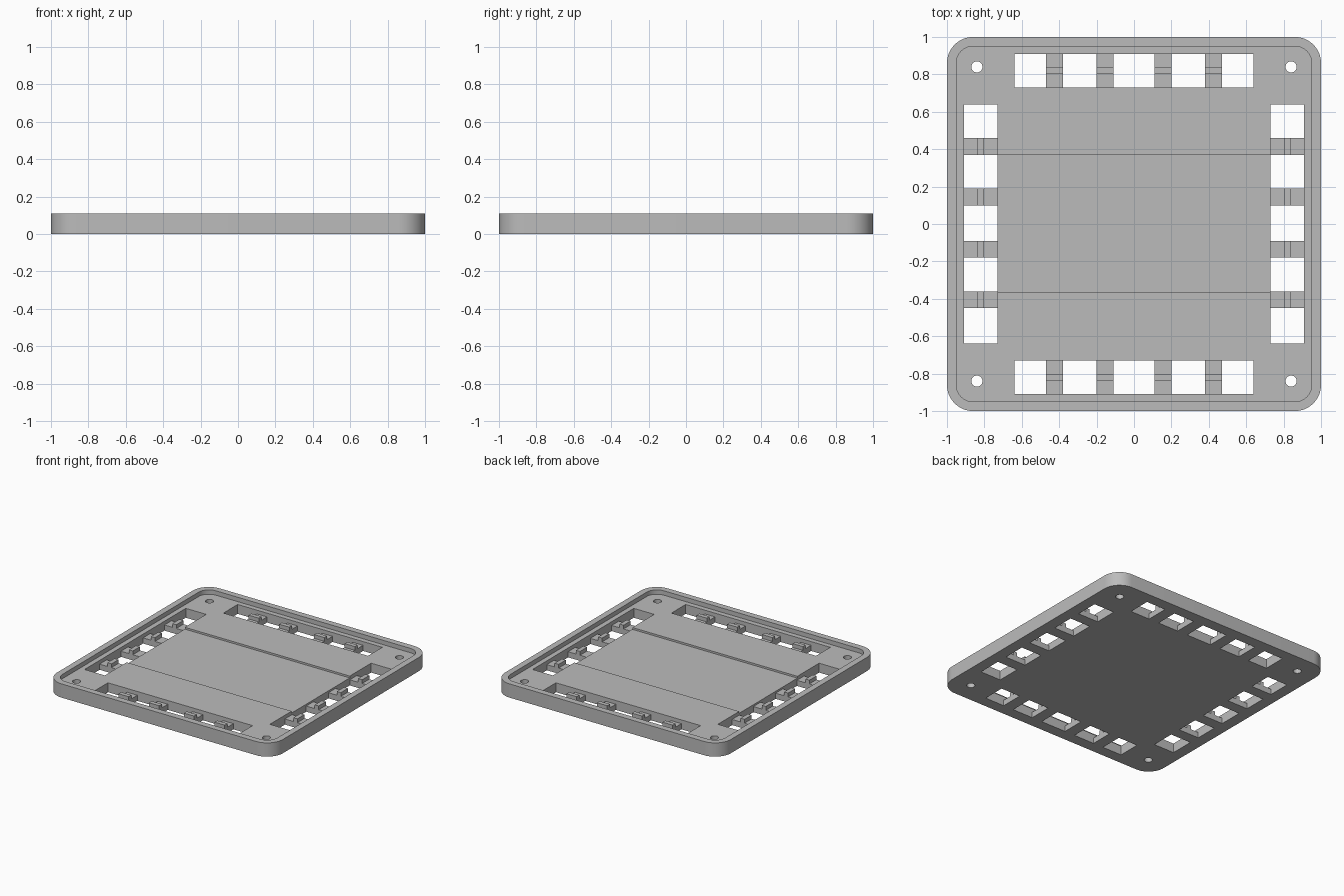
import bpy, bmesh, math

cube = bpy.data.objects.get("Cube")
if cube:
    bpy.data.objects.remove(cube)

HEIGHT, FLOOR, BAND, BAR, TOOTH = 0.11, 0.075, 0.06, 0.045, 0.075

grey = bpy.data.materials.new("plain grey")
grey.use_nodes = True
colour = (0.5, 0.5, 0.5, 1)
grey.diffuse_color = colour
grey.node_tree.nodes["Principled BSDF"].inputs["Base Color"].default_value = colour


def prism(name, outline, z0, z1):
    """Extrude a counter-clockwise outline from z0 to z1."""
    bm = bmesh.new()
    face = bm.faces.new([bm.verts.new((x, y, z0)) for x, y in outline])
    up = bmesh.ops.extrude_face_region(bm, geom=[face])["geom"]
    for v in up:
        if isinstance(v, bmesh.types.BMVert):
            v.co.z = z1
    bmesh.ops.recalc_face_normals(bm, faces=bm.faces)
    mesh = bpy.data.meshes.new(name)
    bm.to_mesh(mesh)
    bm.free()
    mesh.materials.append(grey)
    obj = bpy.data.objects.new(name, mesh)
    bpy.context.collection.objects.link(obj)
    return obj


def arc(cx, cy, r, start, end, steps):
    angles = [start + (end - start) * i / steps for i in range(steps + 1)]
    return [(cx + r * math.cos(a), cy + r * math.sin(a)) for a in angles]


def rounded_square(half, r):
    c, q = half - r, math.pi / 2
    corners = [(c, c), (-c, c), (-c, -c), (c, -c)]
    return [p for i, (x, y) in enumerate(corners)
            for p in arc(x, y, r, i * q, (i + 1) * q, 12)]


def rect(x0, x1, y0, y1):
    return [(x0, y0), (x1, y0), (x1, y1), (x0, y1)]


def cut(target, outline, z0, z1):
    cutter = prism("cutter", outline, z0, z1)
    cutter.hide_render = True
    mod = target.modifiers.new("cut", "BOOLEAN")
    mod.operation, mod.solver, mod.object = "DIFFERENCE", "EXACT", cutter
    bpy.context.view_layer.objects.active = target
    bpy.ops.object.modifier_apply(modifier=mod.name)
    bpy.data.objects.remove(cutter)


# Tray with a raised rim and a shallow band across the middle
tray = prism("tray", rounded_square(1, 0.14), 0, HEIGHT)
cut(tray, rounded_square(0.95, 0.09), FLOOR, 0.2)
cut(tray, rect(-0.75, 0.75, -0.365, 0.37), BAND, 0.2)

# Corner screw holes
for sx in (-1, 1):
    for sy in (-1, 1):
        cut(tray, arc(sx * 0.84, sy * 0.84, 0.03, 0, math.tau * 23 / 24, 23), -0.1, 0.2)

# Slots along each edge, crossed by bars that each carry a tooth
sides = {"front": (False, -1), "back": (False, 1), "right": (True, -1), "left": (True, 1)}
for side, (upright, sign) in sides.items():
    def box(along0, along1, near, far):
        a, b = sorted((sign * near, sign * far))
        return rect(a, b, along0, along1) if upright else rect(along0, along1, a, b)

    cut(tray, box(-0.64, 0.64, 0.73, 0.91), -0.1, 0.2)
    for i, c in enumerate((-0.405, -0.135, 0.145, 0.415) if upright
                          else (-0.425, -0.155, 0.155, 0.425)):
        prism(f"{side}_bar_{i + 1}", box(c - 0.045, c + 0.045, 0.73, 0.91), 0, BAR)
        prism(f"{side}_tooth_{i + 1}", box(c - 0.045, c + 0.045, 0.805, 0.84), BAR, TOOTH)

# Smooth rounded corners and holes, crisp edges elsewhere
bpy.ops.object.select_all(action="DESELECT")
tray.select_set(True)
bpy.context.view_layer.objects.active = tray
bpy.ops.object.shade_smooth_by_angle(angle=math.radians(30))
